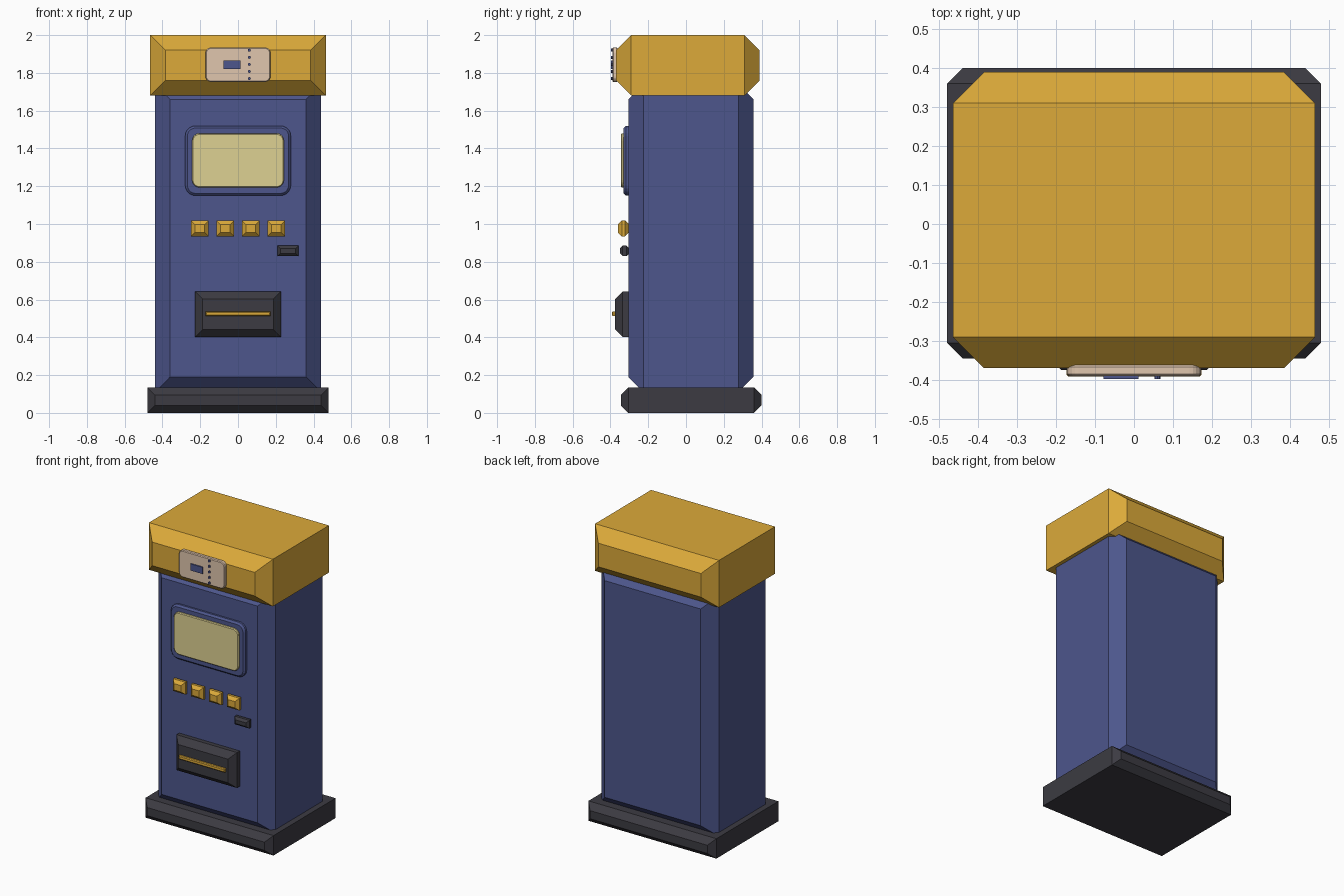
import bpy, bmesh, math

if "Cube" in bpy.data.objects:
    bpy.data.objects.remove(bpy.data.objects["Cube"])


def srgb(r, g, b):
    return tuple((c / 255 / 12.92) if c / 255 <= 0.04045 else ((c / 255 + 0.055) / 1.055) ** 2.4
                 for c in (r, g, b)) + (1.0,)


def material(name, *rgb):
    m = bpy.data.materials.new(name)
    m.diffuse_color = srgb(*rgb)
    m.use_nodes = True
    m.node_tree.nodes["Principled BSDF"].inputs["Base Color"].default_value = m.diffuse_color
    return m


GOLD = material("gold", 220, 170, 58)
BLUE = material("navy blue", 77, 86, 140)
DARK = material("charcoal", 60, 59, 66)
GLASS = material("pale yellow screen", 222, 209, 146)
CREAM = material("ticket cream", 224, 198, 174)


def loft(name, rings, mat):
    """Skin a list of equal-length rings and cap both ends."""
    bm = bmesh.new()
    vr = [[bm.verts.new(p) for p in r] for r in rings]
    n = len(vr[0])
    for a, b in zip(vr, vr[1:]):
        for i in range(n):
            j = (i + 1) % n
            bm.faces.new((a[i], a[j], b[j], b[i]))
    bm.faces.new(vr[0])
    bm.faces.new(vr[-1])
    bmesh.ops.recalc_face_normals(bm, faces=bm.faces)
    me = bpy.data.meshes.new(name)
    bm.to_mesh(me)
    bm.free()
    me.materials.append(mat)
    ob = bpy.data.objects.new(name, me)
    bpy.context.collection.objects.link(ob)
    return ob


def outline(x0, x1, z0, z1, y, r=0.0, seg=5):
    """Rectangle in the xz plane, with rounded corners if r > 0."""
    if r <= 0:
        return [(x0, y, z0), (x1, y, z0), (x1, y, z1), (x0, y, z1)]
    pts = []
    for k, (cx, cz) in enumerate(((x1 - r, z1 - r), (x0 + r, z1 - r), (x0 + r, z0 + r), (x1 - r, z0 + r))):
        for i in range(seg + 1):
            a = math.pi / 2 * (k + i / seg)
            pts.append((cx + r * math.cos(a), y, cz + r * math.sin(a)))
    return pts


def slab(name, x0, x1, y0, y1, z0, z1, c, mat, r=0.0):
    """Block whose front and back edges are chamfered by c."""
    rings = []
    for y, d in ((y0, c), (y0 + c, 0), (y1 - c, 0), (y1, c)):
        rings.append(outline(x0 + d, x1 - d, z0 + d, z1 - d, y, r - d if r else 0))
    return loft(name, rings, mat)


def plate(name, x0, x1, y0, y1, z0, z1, mat):
    return loft(name, [outline(x0, x1, z0, z1, y) for y in (y0, y1)], mat)


# cabinet: plinth, body and header
slab("base_plinth", -0.48, 0.48, -0.345, 0.40, 0.0, 0.135, 0.04, DARK)
slab("cabinet_body", -0.44, 0.44, -0.305, 0.357, 0.11, 1.74, 0.08, BLUE)
slab("header_box", -0.465, 0.465, -0.37, 0.39, 1.68, 2.0, 0.08, GOLD)

# screen with its frame
slab("screen_frame", -0.28, 0.28, -0.33, -0.28, 1.15, 1.52, 0.012, BLUE, 0.055)
slab("screen", -0.243, 0.243, -0.344, -0.30, 1.193, 1.48, 0.005, GLASS, 0.04)

# row of selection buttons
for i in range(4):
    x = -0.2025 + 0.135 * i
    slab(f"button_{i + 1}", x - 0.046, x + 0.046, -0.36, -0.302, 0.935, 1.018, 0.02, GOLD)

# coin slot, ticket tray and its slot strip
slab("coin_slot", 0.21, 0.32, -0.35, -0.30, 0.83, 0.885, 0.015, DARK)
slab("ticket_tray", -0.227, 0.227, -0.375, -0.25, 0.402, 0.642, 0.04, DARK)
slab("tray_strip", -0.173, 0.173, -0.392, -0.368, 0.512, 0.537, 0.005, GOLD)

# ticket badge on the header with perforation dots
slab("ticket_badge", -0.172, 0.172, -0.39, -0.362, 1.752, 1.935, 0.005, CREAM, 0.03)
plate("badge_panel", -0.078, 0.012, -0.398, -0.389, 1.82, 1.865, BLUE)
for i in range(5):
    z = 1.77 + 0.0375 * i
    ring = [[(0.06 + 0.008 * math.cos(a * math.pi / 4), y, z + 0.008 * math.sin(a * math.pi / 4))
             for a in range(8)] for y in (-0.398, -0.389)]
    loft(f"perforation_{i + 1}", ring, BLUE)
